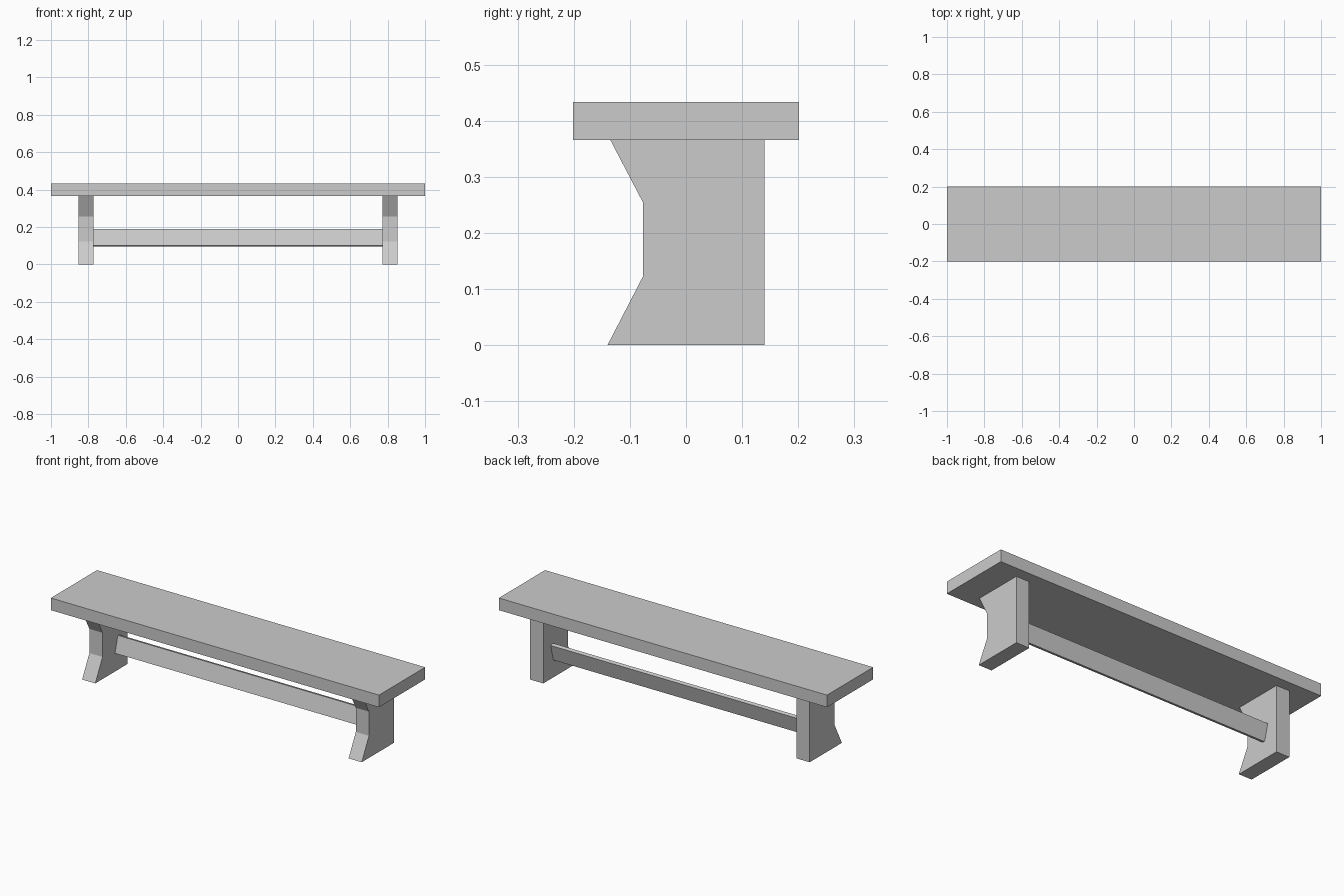
import bpy
import bmesh
from math import radians
from mathutils import Matrix

cube = bpy.data.objects.get("Cube")
if cube:
    bpy.data.objects.remove(cube, do_unlink=True)

grey = bpy.data.materials.new("light grey")
grey.use_nodes = True
colour = (0.6, 0.6, 0.6, 1)
grey.diffuse_color = colour
grey.node_tree.nodes["Principled BSDF"].inputs["Base Color"].default_value = colour


def finish(name, bm):
    bmesh.ops.recalc_face_normals(bm, faces=bm.faces)
    mesh = bpy.data.meshes.new(name)
    bm.to_mesh(mesh)
    bm.free()
    mesh.materials.append(grey)
    obj = bpy.data.objects.new(name, mesh)
    bpy.context.collection.objects.link(obj)
    return obj


def box(name, size, centre, tilt=0):
    bm = bmesh.new()
    bmesh.ops.create_cube(bm, size=1, matrix=Matrix.Diagonal((*size, 1)))
    obj = finish(name, bm)
    obj.location = centre
    obj.rotation_euler.x = radians(tilt)
    return obj


def slab(name, profile, x0, x1):
    """Extrude a (y, z) outline along x."""
    bm = bmesh.new()
    face = bm.faces.new([bm.verts.new((x0, y, z)) for y, z in profile])
    new = bmesh.ops.extrude_face_region(bm, geom=[face])["geom"]
    verts = [v for v in new if isinstance(v, bmesh.types.BMVert)]
    bmesh.ops.translate(bm, verts=verts, vec=(x1 - x0, 0, 0))
    return finish(name, bm)


# Seat plank
box("seat", (2, 0.402, 0.067), (0, 0, 0.3995))

# Slab legs with a notched front edge
leg_outline = [(-0.14, 0), (0.14, 0), (0.14, 0.366), (-0.135, 0.366),
               (-0.077, 0.255), (-0.077, 0.122)]
for side, x0, x1 in (("left", 0.772, 0.852), ("right", -0.852, -0.772)):
    slab(side + "_leg", leg_outline, x0, x1)

# Tilted stretcher board between the legs
box("stretcher", (1.546, 0.02, 0.093), (0, 0.054, 0.1425), -15)
